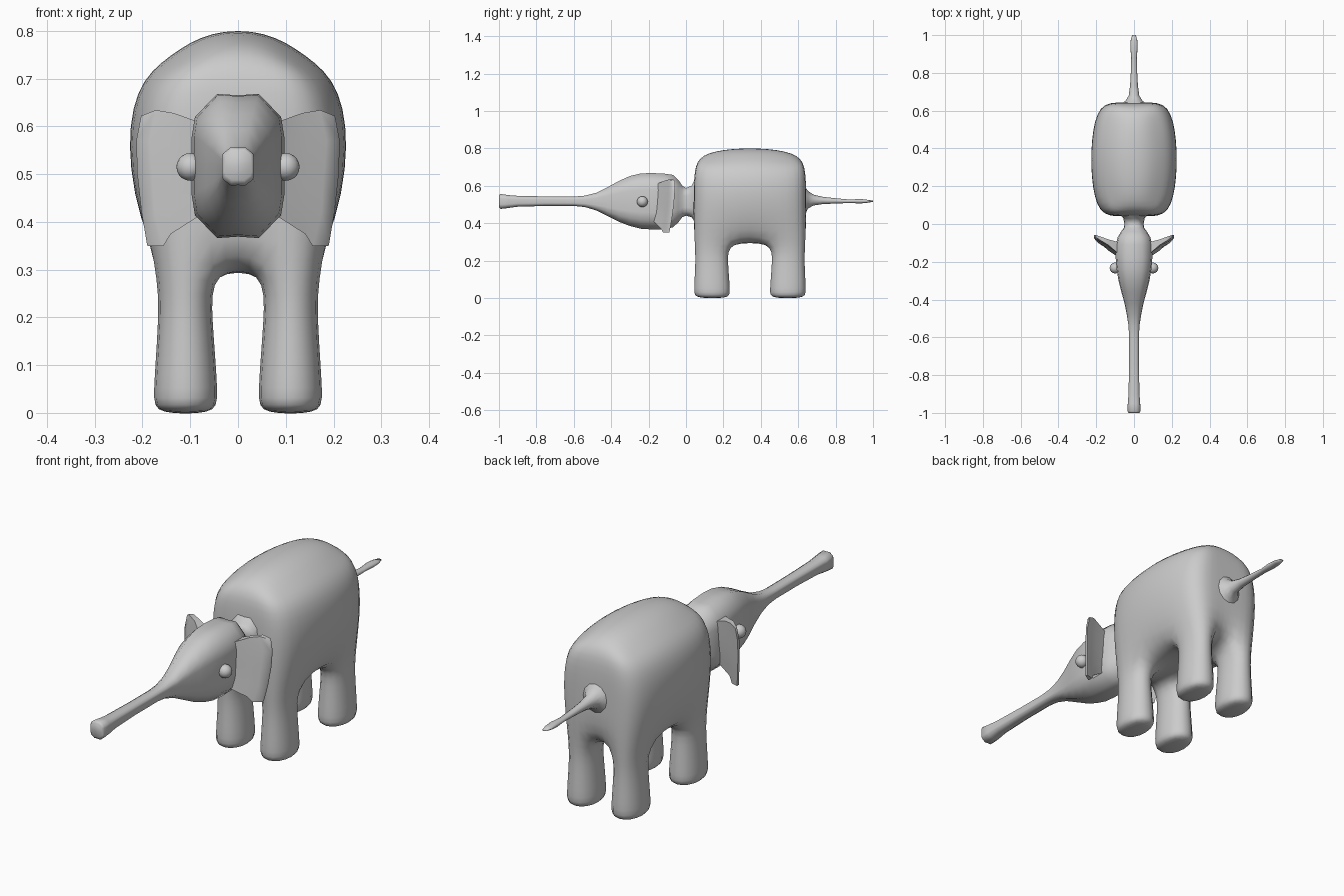
import bpy, bmesh, math
from mathutils import Vector

if "Cube" in bpy.data.objects:
    bpy.data.objects.remove(bpy.data.objects["Cube"])

grey = bpy.data.materials.new("elephant grey")
grey.diffuse_color = (0.6, 0.6, 0.6, 1)
grey.use_nodes = True
grey.node_tree.nodes["Principled BSDF"].inputs["Base Color"].default_value = grey.diffuse_color


def finish(bm, name, levels=0):
    bmesh.ops.recalc_face_normals(bm, faces=bm.faces)
    me = bpy.data.meshes.new(name)
    bm.to_mesh(me)
    bm.free()
    me.materials.append(grey)
    ob = bpy.data.objects.new(name, me)
    bpy.context.collection.objects.link(ob)
    for p in me.polygons:
        p.use_smooth = True
    if levels:
        m = ob.modifiers.new("smooth", "SUBSURF")
        m.levels = m.render_levels = levels
    return ob


# Body with four legs: boundary of a block lattice, then subdivided
# per level: z, outer x, inner x, front y, front inner y, end narrowing
MID_Y = 0.342
LEVELS = [
    (-0.004, 0.178, 0.042, 0.041, 0.240, 1.0),
    (0.030, 0.185, 0.034, 0.032, 0.246, 1.0),
    (0.200, 0.170, 0.050, 0.045, 0.230, 1.0),
    (0.296, 0.176, 0.052, 0.038, 0.232, 0.97),
    (0.520, 0.238, 0.075, 0.042, 0.240, 0.84),
    (0.685, 0.220, 0.075, 0.042, 0.240, 0.80),
    (0.785, 0.145, 0.060, 0.075, 0.240, 0.80),
]


def node(i, j, k):
    z, xo, xi, yo, yi, narrow = LEVELS[k]
    x = (-xo, -xi, xi, xo)[i]
    y = (yo, yi, 2 * MID_Y - yi, 2 * MID_Y - yo)[j]
    if j in (0, 3):
        x *= narrow
    if k == 6:
        z += (0.018 if i in (1, 2) else -0.035) - (0.032 if j in (0, 3) else 0)
    return Vector((x, y, z))


cells = {(i, j, k) for i in range(3) for j in range(3) for k in range(6)
         if k >= 3 or (i != 1 and j != 1)}
bm = bmesh.new()
verts = {}
for c in cells:
    for axis in range(3):
        for side in (0, 1):
            nb = list(c)
            nb[axis] += 2 * side - 1
            if tuple(nb) in cells:
                continue
            quad = []
            for a, b in ((0, 0), (1, 0), (1, 1), (0, 1)):
                n = list(c)
                n[axis] += side
                n[(axis + 1) % 3] += a
                n[(axis + 2) % 3] += b
                n = tuple(n)
                if n not in verts:
                    verts[n] = bm.verts.new(node(*n))
                quad.append(verts[n])
            bm.faces.new(quad)
finish(bm, "body_and_legs", 2)


# Lofts along y: stations of (y, bottom z, top z, half width)
def loft(name, stations, quarter):
    # mirror a quarter section into a closed loop
    half = quarter + [(-x, z) for x, z in quarter[-2::-1]]
    section = half + [(x, -z) for x, z in half[-2:0:-1]]
    sides = len(section)
    bm = bmesh.new()
    rings = []
    for y, z0, z1, rx in stations:
        rings.append([bm.verts.new((x * rx, y, (z0 + z1) / 2 + z * (z1 - z0) / 2))
                      for x, z in section])
    for r, q in zip(rings, rings[1:]):
        for s in range(sides):
            t = (s + 1) % sides
            bm.faces.new((r[s], r[t], q[t], q[s]))
    bm.faces.new(rings[0])
    bm.faces.new(rings[-1])
    return finish(bm, name)


BLOCKY = [(1, 0), (1, 0.4), (0.93, 0.68), (0.45, 1), (0, 0.98)]
ROUND = [(math.cos(a * math.pi / 6), math.sin(a * math.pi / 6)) for a in range(4)]

loft("head_and_trunk", [
    (-1.0, 0.487, 0.550, 0.028), (-0.992, 0.476, 0.556, 0.034),
    (-0.95, 0.481, 0.550, 0.033), (-0.90, 0.488, 0.546, 0.029),
    (-0.75, 0.492, 0.543, 0.026), (-0.60, 0.492, 0.542, 0.026),
    (-0.54, 0.486, 0.547, 0.029), (-0.48, 0.468, 0.562, 0.038),
    (-0.42, 0.438, 0.592, 0.050), (-0.36, 0.408, 0.625, 0.067),
    (-0.30, 0.385, 0.652, 0.082), (-0.24, 0.370, 0.666, 0.092),
    (-0.18, 0.366, 0.668, 0.097), (-0.11, 0.367, 0.664, 0.096),
    (-0.07, 0.378, 0.658, 0.086), (-0.04, 0.405, 0.630, 0.068),
    (-0.02, 0.432, 0.600, 0.054), (0.00, 0.440, 0.588, 0.051),
    (0.03, 0.432, 0.600, 0.056), (0.045, 0.410, 0.630, 0.070),
    (0.08, 0.390, 0.650, 0.085)], BLOCKY)

loft("tail", [
    (0.61, 0.42, 0.62, 0.085), (0.64, 0.455, 0.59, 0.062),
    (0.652, 0.478, 0.572, 0.045), (0.68, 0.494, 0.553, 0.028),
    (0.73, 0.502, 0.541, 0.021), (0.80, 0.505, 0.533, 0.017),
    (0.88, 0.508, 0.526, 0.015), (0.93, 0.505, 0.530, 0.019),
    (0.97, 0.509, 0.525, 0.018), (1.0, 0.514, 0.520, 0.010)], ROUND)

# Ears: swept-back slabs, thicker where they meet the head
INNER = [(0.085, 0.61), (0.085, 0.56), (0.085, 0.50), (0.085, 0.45), (0.085, 0.41)]
MIDDLE = [(0.135, 0.628), (0.145, 0.57), (0.145, 0.50), (0.14, 0.43), (0.14, 0.375)]
OUTER = [(0.172, 0.634), (0.185, 0.57), (0.18, 0.50), (0.175, 0.42), (0.157, 0.349)]
RIM = [(0.203, 0.622), (0.213, 0.57), (0.211, 0.50), (0.202, 0.42), (0.190, 0.350)]
for side, label in ((-1, "left"), (1, "right")):
    bm = bmesh.new()
    sheets = []
    for back in (0, 1):
        sheet = []
        for col, y, thick in ((INNER, -0.155, 0.06), (MIDDLE, -0.112, 0.03),
                              (OUTER, -0.090, 0.022), (RIM, -0.070, 0.012)):
            sheet.append([bm.verts.new((
                side * x, y + back * thick - 0.03 * ((0.634 - z) / 0.28) ** 2, z))
                for x, z in col])
        sheets.append(sheet)
    for sheet in sheets:
        for a, b in zip(sheet, sheet[1:]):
            for r in range(4):
                bm.faces.new((a[r], a[r + 1], b[r + 1], b[r]))
    f, k = sheets
    border = [(c, 0) for c in range(4)] + [(3, r) for r in range(1, 5)]
    border += [(c, 4) for c in (2, 1, 0)] + [(0, r) for r in (3, 2, 1)]
    for (a, b), (c, d) in zip(border, border[1:] + border[:1]):
        bm.faces.new((f[a][b], f[c][d], k[c][d], k[a][b]))
    ear = finish(bm, label + "_ear")
    bpy.context.view_layer.objects.active = ear
    ear.select_set(True)
    bpy.ops.object.shade_smooth_by_angle(angle=math.radians(60))
    ear.select_set(False)

    # Eye
    bm = bmesh.new()
    bmesh.ops.create_uvsphere(bm, u_segments=16, v_segments=10, radius=0.029)
    bmesh.ops.translate(bm, verts=bm.verts, vec=(side * 0.1, -0.233, 0.515))
    finish(bm, label + "_eye")
